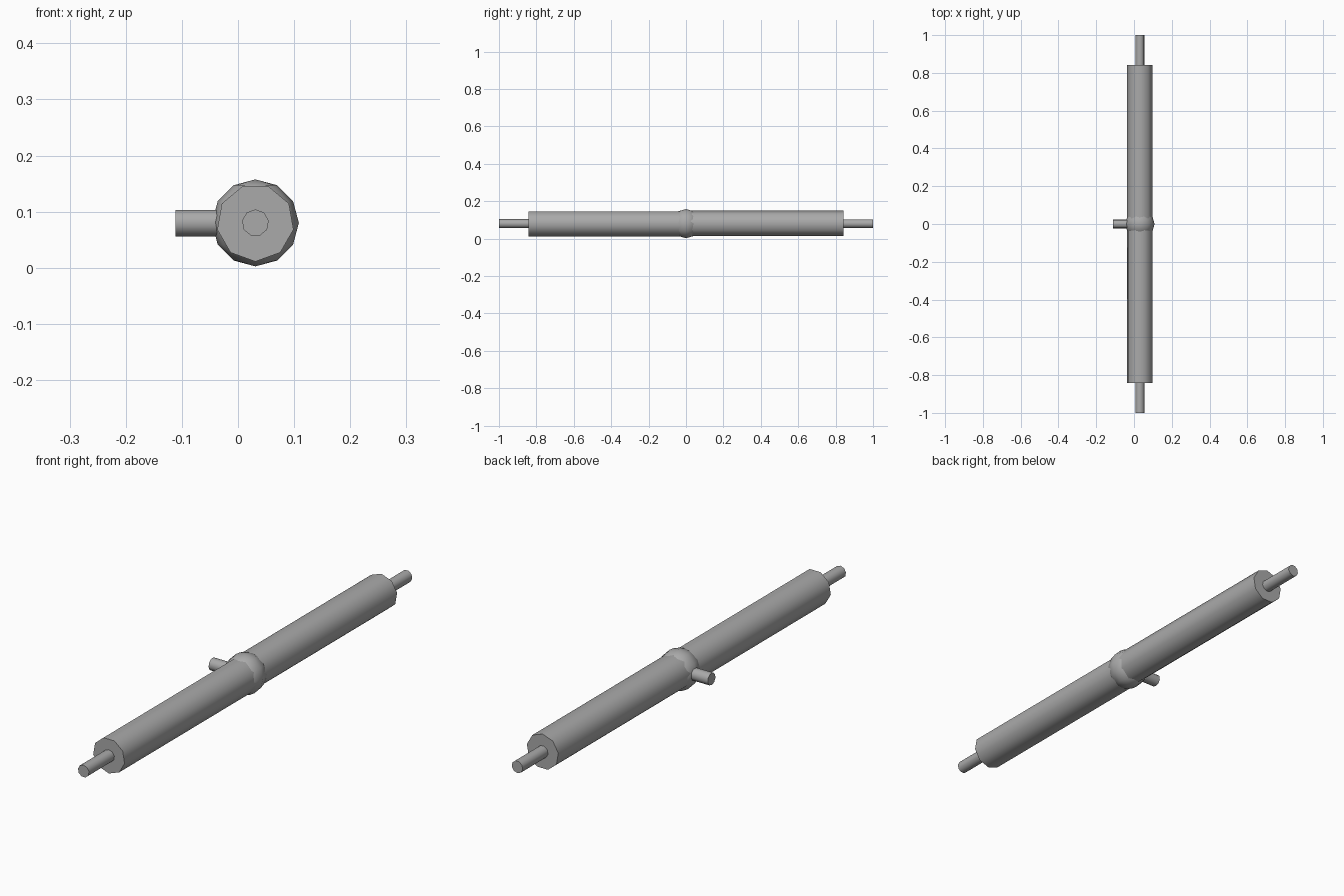
import bpy
from math import pi, radians
from mathutils import Matrix

cube = bpy.data.objects.get("Cube")
if cube:
    bpy.data.objects.remove(cube, do_unlink=True)

CX, CZ = 0.031, 0.08   # shared axis of all parts

grey = bpy.data.materials.new("plain grey")
grey.use_nodes = True
colour = (0.4, 0.4, 0.4, 1)
grey.diffuse_color = colour
grey.node_tree.nodes["Principled BSDF"].inputs["Base Color"].default_value = colour


def finish(name):
    ob = bpy.context.object
    ob.name = name
    ob.data.materials.append(grey)
    bpy.ops.object.shade_smooth_by_angle(angle=radians(42))
    return ob


def rod(name, radius, start, end, axis, up=1):
    """Nine-sided rod with one edge line straight below (up=1) or above (up=-1)."""
    bpy.ops.mesh.primitive_cylinder_add(vertices=9, radius=radius, depth=abs(end - start))
    ob = bpy.context.object
    # first vertex sits on local +Y, which the turn sends to -Z or +Z
    ob.data.transform(Matrix.Rotation(-up * pi / 2, 4, 'X'))
    mid = (start + end) / 2
    if axis == 'X':
        ob.data.transform(Matrix.Rotation(pi / 2, 4, 'Z'))
        ob.data.transform(Matrix.Translation((mid, 0, CZ)))
    else:
        ob.data.transform(Matrix.Translation((CX, mid, CZ)))
    return finish(name)


# Long bodies, one each side of the centre, with thin end pins
for side, sign, up in (("front", -1, 1), ("back", 1, -1)):
    rod(side + "_body", 0.069, 0, sign * 0.843, 'Y', up)
    rod(side + "_pin", 0.024, sign * 0.8, sign, 'Y', -up)

# Short side pin pointing to the right
rod("side_pin", 0.024, -0.111, CX, 'X')

# Ball joint showing as a raised band at the centre
bpy.ops.mesh.primitive_uv_sphere_add(segments=12, ring_count=6, radius=0.0775,
                                     location=(CX, 0, CZ))
finish("centre_ball")
